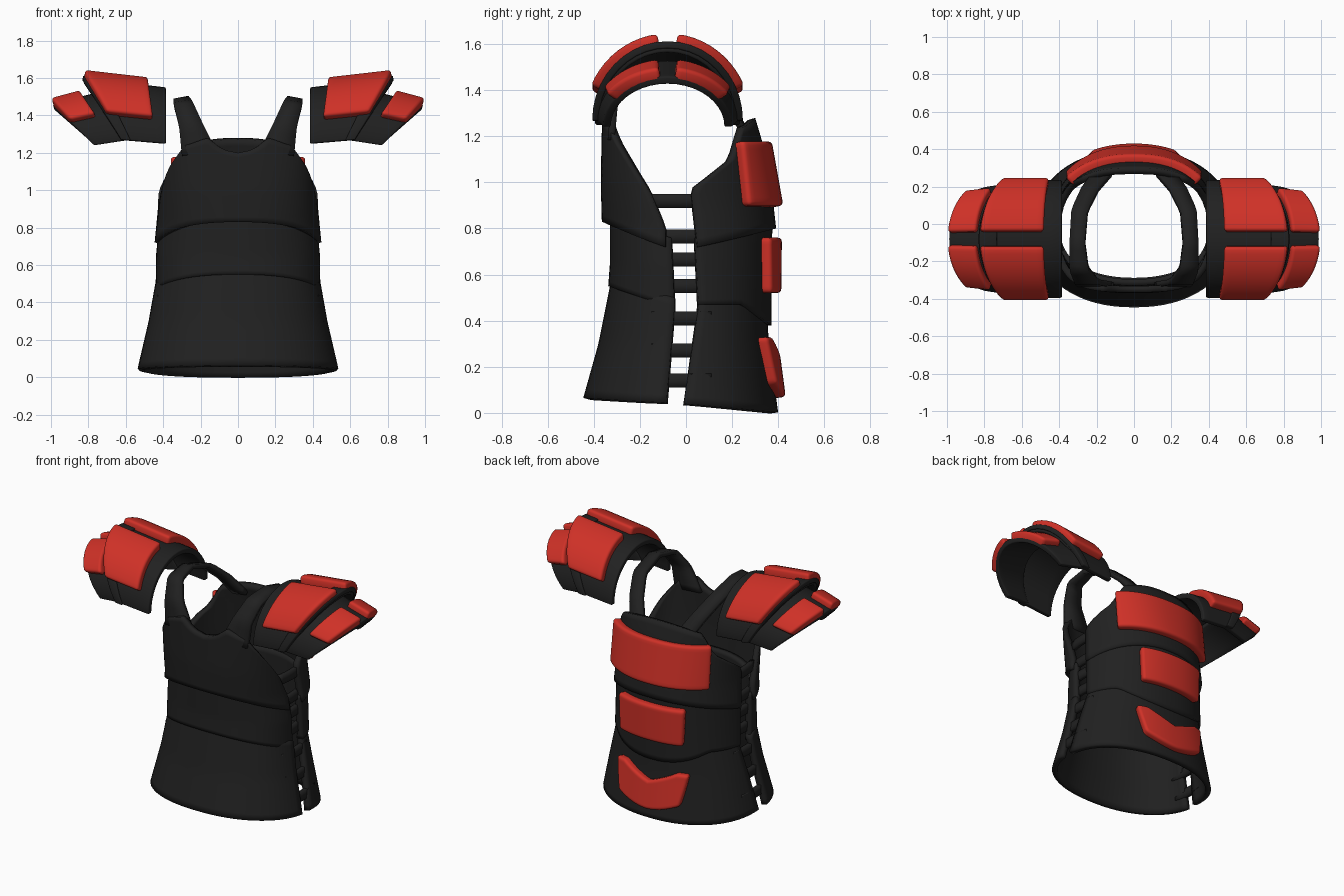
import bpy
import bmesh
from math import sin, cos, acos, radians, pi
from mathutils import Vector

if "Cube" in bpy.data.objects:
    bpy.data.objects.remove(bpy.data.objects["Cube"])

CY = -0.02  # middle of the torso in y


def material(name, rgb):
    m = bpy.data.materials.new(name)
    m.use_nodes = True
    m.diffuse_color = (*rgb, 1)
    m.node_tree.nodes["Principled BSDF"].inputs["Base Color"].default_value = (*rgb, 1)
    return m


BLACK = material("black_fabric", (0.015, 0.015, 0.015))
RED = material("red_padding", (0.62, 0.03, 0.02))


def interp(table, z):
    """Linear lookup in rows of (z, value, ...) sorted by rising z."""
    if z <= table[0][0]:
        return table[0][1:]
    for a, b in zip(table, table[1:]):
        if z <= b[0]:
            f = (z - a[0]) / (b[0] - a[0])
            return [p + (q - p) * f for p, q in zip(a[1:], b[1:])]
    return table[-1][1:]


def sheet(name, fn, nu, nv, mat, thick, ref, bevel=0, mirror=False):
    """Grid from fn(u in -1..1, v in 0..1), thickened inwards, away from ref."""
    bm = bmesh.new()
    rows = [[bm.verts.new(fn(2 * i / nu - 1, j / nv)) for i in range(nu + 1)]
            for j in range(nv + 1)]
    for a, b in zip(rows, rows[1:]):
        for i in range(nu):
            bm.faces.new((a[i], a[i + 1], b[i + 1], b[i]))
    bm.normal_update()
    ref = Vector(ref)
    if sum(f.normal.dot(f.calc_center_median() - ref) for f in bm.faces) < 0:
        bmesh.ops.reverse_faces(bm, faces=bm.faces)
    me = bpy.data.meshes.new(name)
    bm.to_mesh(me)
    bm.free()
    me.materials.append(mat)
    ob = bpy.data.objects.new(name, me)
    bpy.context.collection.objects.link(ob)
    s = ob.modifiers.new("Thickness", "SOLIDIFY")
    s.thickness, s.offset = thick, -1
    if bevel:
        b = ob.modifiers.new("Soft edge", "BEVEL")
        b.width, b.segments, b.limit_method, b.angle_limit = bevel, 3, "ANGLE", radians(50)
    if mirror:
        ob.modifiers.new("Mirror", "MIRROR")
    bpy.ops.object.select_all(action="DESELECT")
    ob.select_set(True)
    bpy.context.view_layer.objects.active = ob
    bpy.ops.object.shade_smooth_by_angle(angle=radians(40))
    return ob


def torso_point(size, side, a, z, off=0):
    """Point on the rounded torso section; side is -1 for front, 1 for back."""
    w, d, n = interp(size, z)
    x = (w + off) * abs(sin(a)) ** (2 / n) * (1 if a > 0 else -1)
    return (x, CY + side * (d + off) * max(cos(a), 0) ** (2 / n), z)


def plate(name, side, size, edge, bottom, top):
    """Torso plate whose side edges follow edge rows (z, y)."""
    def fn(u, v):
        t = abs(u)
        z = bottom(t) + (top(t) - bottom(t)) * v
        _, d, n = interp(size, z)
        gap = max(0, side * (interp(edge, z)[0] - CY)) / d
        return torso_point(size, side, u * acos(min(1, gap) ** (n / 2)), z)
    return sheet(name, fn, 32, 14, BLACK, 0.035, (0, CY, 0.6))


def arch(t):
    return cos(t * pi / 2)


# Front plates: size rows are z, half width, depth, squareness
chest_size = [(0.72, 0.45, 0.335, 2.4), (0.82, 0.44, 0.345, 2.4),
              (1.0, 0.43, 0.35, 2.8), (1.25, 0.42, 0.345, 3.4)]
waist_size = [(0.45, 0.44, 0.325, 2.3), (0.65, 0.44, 0.31, 2.3), (0.88, 0.42, 0.31, 2.3)]
skirt_size = [(0.05, 0.54, 0.43, 2.2), (0.3, 0.48, 0.36, 2.2), (0.6, 0.425, 0.3, 2.2)]
plate("chest_plate", -1, chest_size,
      [(0.8, -0.09), (0.96, -0.16), (1.18, -0.31), (1.25, -0.34)],
      lambda t: 0.72 + 0.11 * arch(t),
      lambda t: interp([(0, 1.2), (0.4, 1.28), (1, 1.24)], t)[0])
plate("front_waist_plate", -1, waist_size, [(0.46, -0.05), (0.75, -0.065)],
      lambda t: 0.46 + 0.09 * arch(t), lambda t: 0.76 + 0.1 * arch(t))
plate("front_skirt_plate", -1, skirt_size, [(0.05, -0.085), (0.46, -0.05)],
      lambda t: 0.045 + 0.02 * arch(t), lambda t: 0.5 + 0.09 * arch(t))

# Back plates
upper_size = [(0.72, 0.45, 0.42, 2.2), (0.9, 0.43, 0.4, 2.2),
              (1.18, 0.42, 0.35, 2.3), (1.28, 0.42, 0.32, 2.5)]
lumbar_size = [(0.4, 0.45, 0.39, 2.2), (0.85, 0.43, 0.395, 2.2)]
tail_size = [(0, 0.54, 0.42, 2.2), (0.3, 0.48, 0.38, 2.2), (0.52, 0.43, 0.365, 2.2)]


def dip(t):
    return 0.47 - 0.09 * max(0, 1 - (t / 0.6) ** 2)


plate("upper_back_plate", 1, upper_size,
      [(0.73, 0.05), (0.97, 0.02), (1.1, 0.2), (1.27, 0.26)],
      lambda t: 0.72 + 0.08 * arch(t), lambda t: 1.28 - 0.04 * t * t)
plate("lower_back_plate", 1, lumbar_size, [(0.46, 0.055), (0.73, 0.04)],
      dip, lambda t: 0.76 + 0.08 * arch(t))
plate("back_skirt_plate", 1, tail_size, [(0.04, -0.01), (0.46, 0.055)],
      lambda t: 0.04 - 0.038 * arch(t), lambda t: dip(t) + 0.03)


# Red back pads
def back_pad(name, size, spread, bottom, top, taper=0):
    def fn(u, v):
        z = bottom(abs(u)) + (top(abs(u)) - bottom(abs(u))) * v
        return torso_point(size, 1, radians(spread) * u * (1 - taper * (1 - v)), z, 0.042)
    sheet(name, fn, 20, 8, RED, 0.06, (0, CY, 0.6), 0.018)


back_pad("upper_back_pad", upper_size, 50, lambda t: 0.9, lambda t: 1.18)
back_pad("lower_back_pad", lumbar_size, 29, lambda t: 0.52, lambda t: 0.76, 0.08)
back_pad("tail_pad", tail_size, 29, lambda t: 0.07 + 0.06 * t ** 1.5,
         lambda t: 0.25 + 0.08 * min(1, t / 0.7), 0.25)

# Side lacing straps that bridge the gap between front and back
for k, z in enumerate((0.92, 0.765, 0.665, 0.55, 0.41, 0.27, 0.14)):
    w = interp(skirt_size, z)[0] if z < 0.5 else 0.43

    def lace(u, v, z=z, w=w):
        return (w - 0.012 - 0.3 * u * u * 0.06, -0.02 + 0.13 * u, z + (v - 0.5) * 0.06)
    sheet("side_lace_%d" % (k + 1), lace, 6, 2, BLACK, 0.025, (0, CY, z), 0, True)

# Shoulder straps: rows of path position, inner x, outer x, y, z
strap_path = [(0, 0.11, 0.3, -0.34, 1.2), (0.18, 0.19, 0.315, -0.325, 1.36),
              (0.35, 0.245, 0.345, -0.25, 1.48), (0.5, 0.265, 0.345, -0.1, 1.505),
              (0.68, 0.25, 0.335, 0.08, 1.45), (0.84, 0.19, 0.28, 0.2, 1.34),
              (1, 0.12, 0.22, 0.28, 1.22)]


def strap(u, v):
    xi, xo, y, z = interp(strap_path, v)
    return (xi + (xo - xi) * (u + 1) / 2, y, z - 0.015 * (u + 1) / 2)


sheet("shoulder_strap", strap, 2, 24, BLACK, 0.03, (0.25, -0.05, 1.2), 0, True)


# Shoulder guards: arched shells leaning outwards, with four pads on each side
def guard_inner(s, phi, off=0):
    c = max(0, cos(phi))
    x = 0.385 + s * (0.235 + 0.2 * c)
    return (x, -0.08 + (0.315 + off) * sin(phi),
            1.25 + 0.02 * s + (0.3 + 0.03 * s + off) * cos(phi))


def guard_outer(s, phi, off=0):
    c = max(0, cos(phi))
    x = 0.58 + 0.15 * c + s * (0.19 + 0.07 * c)
    return (x, -0.08 + (0.31 - 0.03 * s + off) * sin(phi),
            1.27 - 0.03 * s + (0.26 - 0.04 * s + off) * cos(phi))


CENTRE = (0.65, -0.08, 1.2)
for label, fn in (("inner", guard_inner), ("outer", guard_outer)):
    sheet(label + "_shoulder_guard", lambda u, v: fn(v, u * pi / 2), 20, 6,
          BLACK, 0.035, CENTRE, 0.008, True)
# Narrow raised trim between the two guards
sheet("guard_trim", lambda u, v: guard_inner(0.8 + 0.22 * v, u * pi / 2, 0.012), 20, 2,
      BLACK, 0.03, CENTRE, 0.006, True)


def guard_pad(name, fn, side, near, far, reach, lift):
    def pad(u, v):
        phi = radians(7 + (reach - 7) * v)
        return fn(near + (far - near) * (u + 1) / 2, side * phi, lift)
    sheet(name, pad, 8, 10, RED, 0.06, CENTRE, 0.016, True)


for label, side in (("front", -1), ("back", 1)):
    guard_pad(label + "_inner_guard_pad", guard_inner, side, 0.22, 1.0, 66, 0.048)
    guard_pad(label + "_outer_guard_pad", guard_outer, side, 0.45, 1.04, 56, 0.04)
